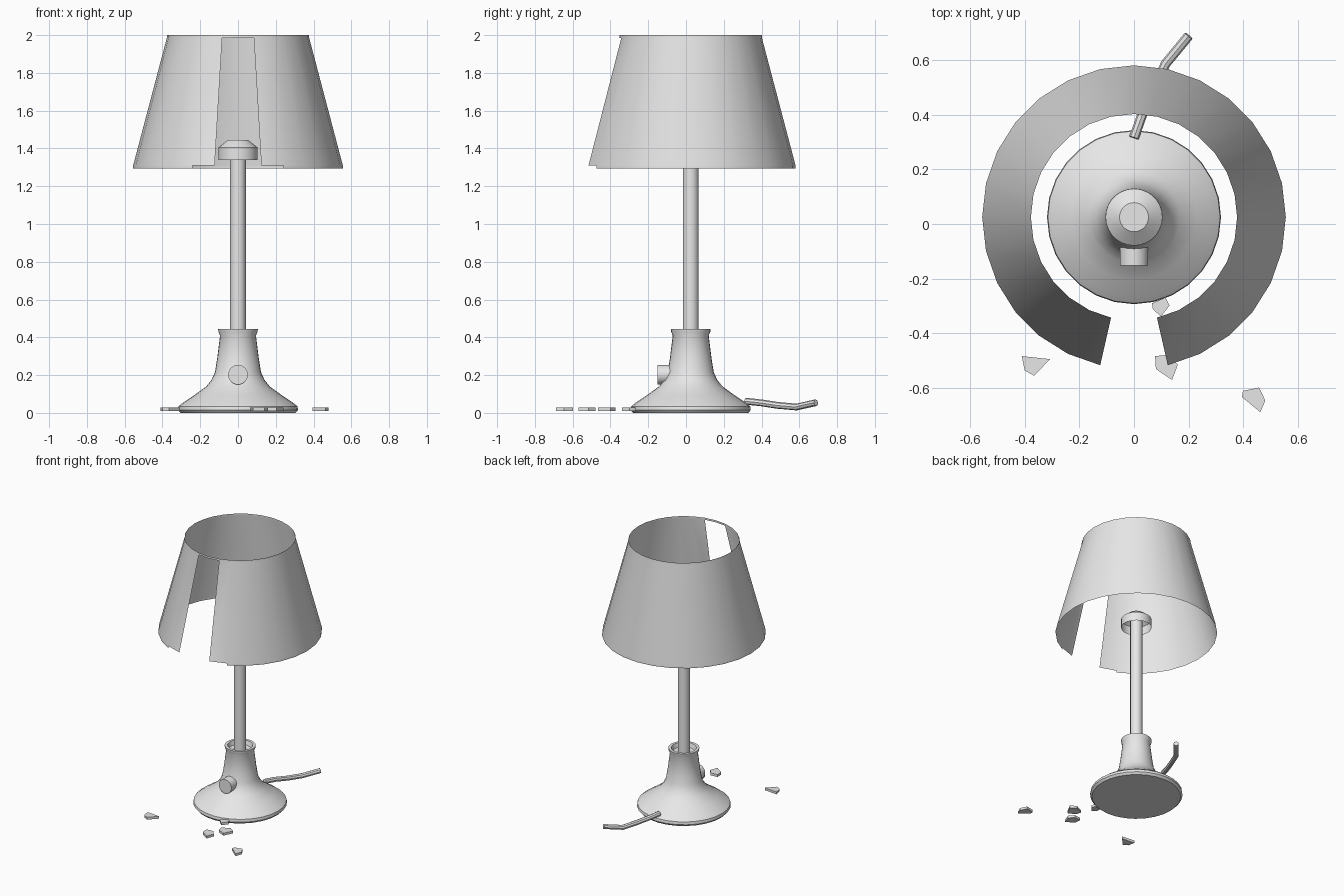
import bpy, bmesh, math
from mathutils import Vector

if "Cube" in bpy.data.objects:
    bpy.data.objects.remove(bpy.data.objects["Cube"])

CY = 0.025   # y of the lamp axis
SIDES = 28

grey = bpy.data.materials.new("grey")
grey.diffuse_color = (0.8, 0.8, 0.8, 1)
grey.use_nodes = True
grey.node_tree.nodes["Principled BSDF"].inputs["Base Color"].default_value = grey.diffuse_color


def finish(name, bm, recalc=True):
    if recalc:
        bmesh.ops.recalc_face_normals(bm, faces=bm.faces)
    mesh = bpy.data.meshes.new(name)
    bm.to_mesh(mesh)
    bm.free()
    mesh.materials.append(grey)
    ob = bpy.data.objects.new(name, mesh)
    bpy.context.collection.objects.link(ob)
    bpy.context.view_layer.objects.active = ob
    ob.select_set(True)
    bpy.ops.object.shade_smooth_by_angle(angle=math.radians(35))
    ob.select_set(False)
    return ob


def lathe(name, profile, sides=SIDES, cap_bottom=False, cap_top=False, skip=None):
    """Revolve (radius, z) pairs around the lamp axis; side 0 starts at the front."""
    bm = bmesh.new()
    rings = []
    for r, z in profile:
        rings.append([bm.verts.new((r * math.sin(2 * math.pi * i / sides),
                                    CY - r * math.cos(2 * math.pi * i / sides), z))
                      for i in range(sides)])
    for k in range(len(rings) - 1):
        for i in range(sides):
            if skip and skip(k, i):
                continue
            j = (i + 1) % sides
            bm.faces.new((rings[k][i], rings[k][j], rings[k + 1][j], rings[k + 1][i]))
    if cap_bottom:
        bm.faces.new(rings[0][::-1])
    if cap_top:
        bm.faces.new(rings[-1])
    return finish(name, bm, recalc=False)


# Weighted foot with flared, recessed neck
lathe("base", [(0.305, 0.0), (0.318, 0.015), (0.315, 0.035), (0.29, 0.055), (0.23, 0.095),
               (0.168, 0.14), (0.14, 0.175), (0.122, 0.215), (0.11, 0.29), (0.095, 0.41),
               (0.104, 0.43), (0.105, 0.445), (0.085, 0.445), (0.075, 0.415), (0.04, 0.41)],
      cap_bottom=True)

# Upright pole and bulb socket, open underneath
lathe("pole", [(0.042, 0.40), (0.042, 1.40)], sides=16, cap_top=True)
lathe("socket", [(0.104, 1.34), (0.104, 1.405), (0.053, 1.445)], cap_top=True)


# Thin shade: lower lip, cone, upper lip, with a broken gap at the front
def broken(band, side):
    width = (2, 1, 0)[band]
    return side < width or side >= SIDES - width


lathe("shade", [(0.555, 1.295), (0.555, 1.31), (0.377, 1.985), (0.377, 2.0)], skip=broken)

# Switch knob on the front of the foot
bm = bmesh.new()
bmesh.ops.create_cone(bm, cap_ends=True, segments=24, radius1=0.052, radius2=0.052, depth=0.07)
for v in bm.verts:
    v.co = Vector((v.co.x, -0.117 + v.co.z, 0.202 + v.co.y))
finish("switch_knob", bm)

# Power cord as a tube along a short path
path = [Vector(p) for p in ((0.0, 0.315, 0.062), (0.03, 0.40, 0.053), (0.07, 0.485, 0.04),
                            (0.115, 0.585, 0.031), (0.20, 0.688, 0.054))]
bm = bmesh.new()
rings = []
for n, p in enumerate(path):
    t = (path[min(n + 1, len(path) - 1)] - path[max(n - 1, 0)]).normalized()
    side = t.cross(Vector((0, 0, 1))).normalized()
    up = side.cross(t)
    rings.append([bm.verts.new(p + 0.018 * (math.cos(a) * side + math.sin(a) * up))
                  for a in (2 * math.pi * i / 8 for i in range(8))])
for a, b in zip(rings, rings[1:]):
    for i in range(8):
        j = (i + 1) % 8
        bm.faces.new((a[i], a[j], b[j], b[i]))
bm.faces.new(rings[0])
bm.faces.new(rings[-1])
finish("cord", bm)

# Broken shards lying on the ground
shards = [
    [(-0.41, -0.483), (-0.307, -0.494), (-0.365, -0.555), (-0.4, -0.535)],
    [(0.457, -0.598), (0.48, -0.645), (0.462, -0.688), (0.395, -0.633), (0.398, -0.61)],
    [(0.077, -0.483), (0.13, -0.478), (0.16, -0.515), (0.139, -0.57), (0.08, -0.53)],
    [(0.066, -0.29), (0.115, -0.268), (0.13, -0.298), (0.099, -0.338), (0.069, -0.312)],
    [(0.14, -0.40), (0.20, -0.372), (0.24, -0.40), (0.205, -0.467), (0.15, -0.44)],
]
for n, outline in enumerate(shards):
    bm = bmesh.new()
    low = [bm.verts.new((x, y, 0.01)) for x, y in outline]
    top = [bm.verts.new((x, y, 0.028)) for x, y in outline]
    bm.faces.new(low[::-1])
    bm.faces.new(top)
    for i in range(len(low)):
        j = (i + 1) % len(low)
        bm.faces.new((low[i], low[j], top[j], top[i]))
    finish("shard_%d" % (n + 1), bm)
